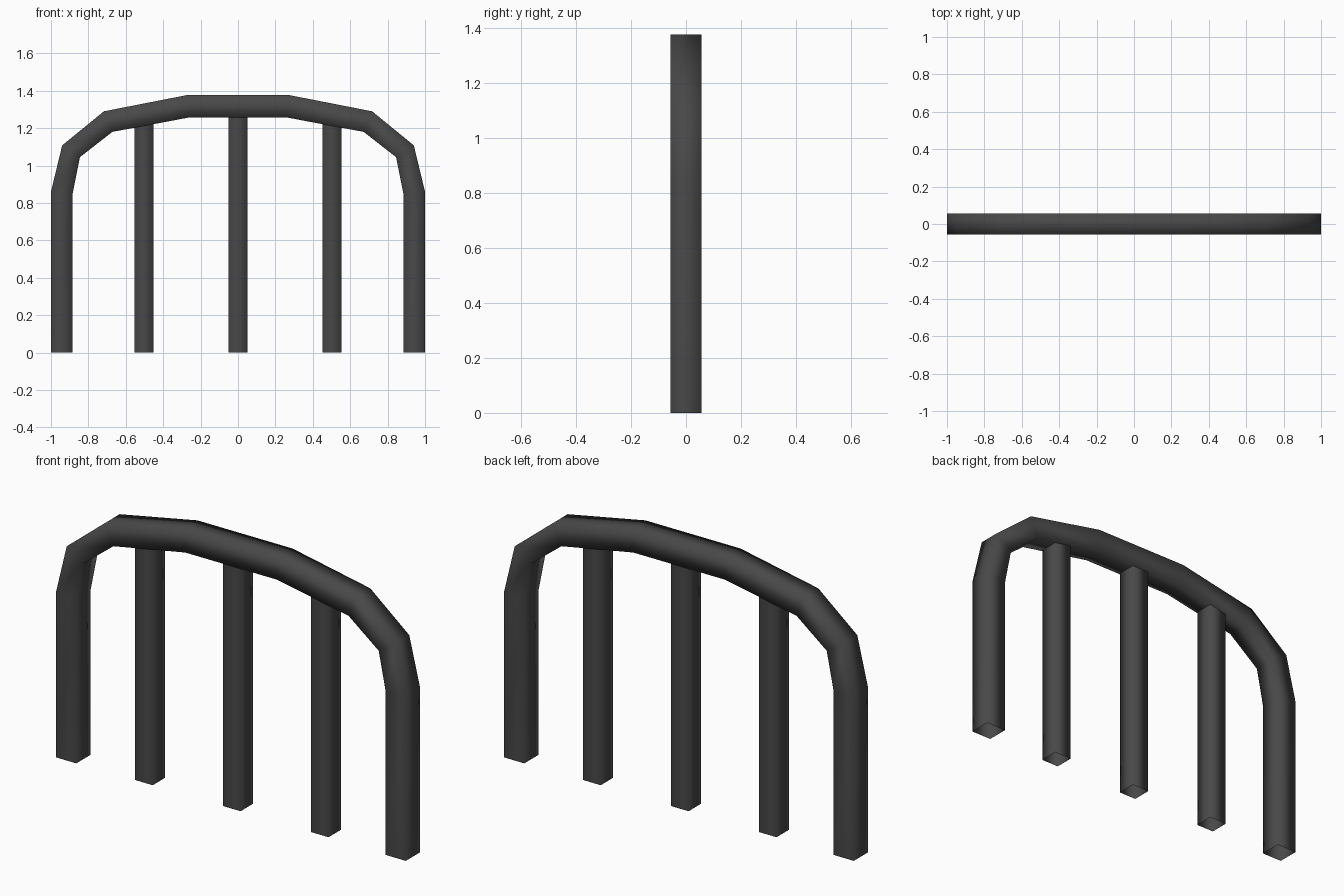
import bpy
import bmesh

cube = bpy.data.objects.get("Cube")
if cube:
    bpy.data.objects.remove(cube, do_unlink=True)

metal = bpy.data.materials.new("dark_grey_metal")
metal.use_nodes = True
colour = (0.065, 0.065, 0.065, 1)
metal.diffuse_color = colour
metal.node_tree.nodes["Principled BSDF"].inputs["Base Color"].default_value = colour


def square_tube(name, rails, half_depth):
    """Open-ended four-sided tube; each station is an outer and inner (x, z) point."""
    bm = bmesh.new()
    rings = []
    for (ox, oz), (ix, iz) in rails:
        corners = [(ox, -half_depth, oz), (ox, half_depth, oz),
                   (ix, half_depth, iz), (ix, -half_depth, iz)]
        rings.append([bm.verts.new(c) for c in corners])
    for a, b in zip(rings, rings[1:]):
        for i in range(4):
            j = (i + 1) % 4
            bm.faces.new((a[i], a[j], b[j], b[i]))
    bmesh.ops.recalc_face_normals(bm, faces=bm.faces)
    for f in bm.faces:
        f.smooth = True
    mesh = bpy.data.meshes.new(name)
    bm.to_mesh(mesh)
    bm.free()
    mesh.materials.append(metal)
    obj = bpy.data.objects.new(name, mesh)
    bpy.context.collection.objects.link(obj)
    return obj


# Bent arch: half profile on +x from the foot to the crown, then mirrored
half = [((1, 0), (0.885, 0)),
        ((1, 0.86), (0.885, 0.845)),
        ((0.94, 1.108), (0.845, 1.045)),
        ((0.717, 1.29), (0.672, 1.18)),
        ((0.272, 1.377), (0.262, 1.257))]
mirrored = [((-ox, oz), (-ix, iz)) for (ox, oz), (ix, iz) in reversed(half)]
square_tube("arch_frame", half + mirrored, 0.057)

# Upright bars, ending inside the arch
for name, x, top in (("right_bar", -0.503, 1.26),
                     ("middle_bar", 0, 1.3),
                     ("left_bar", 0.503, 1.26)):
    square_tube(name, [((x + 0.05, z), (x - 0.05, z)) for z in (0, top)], 0.05)
